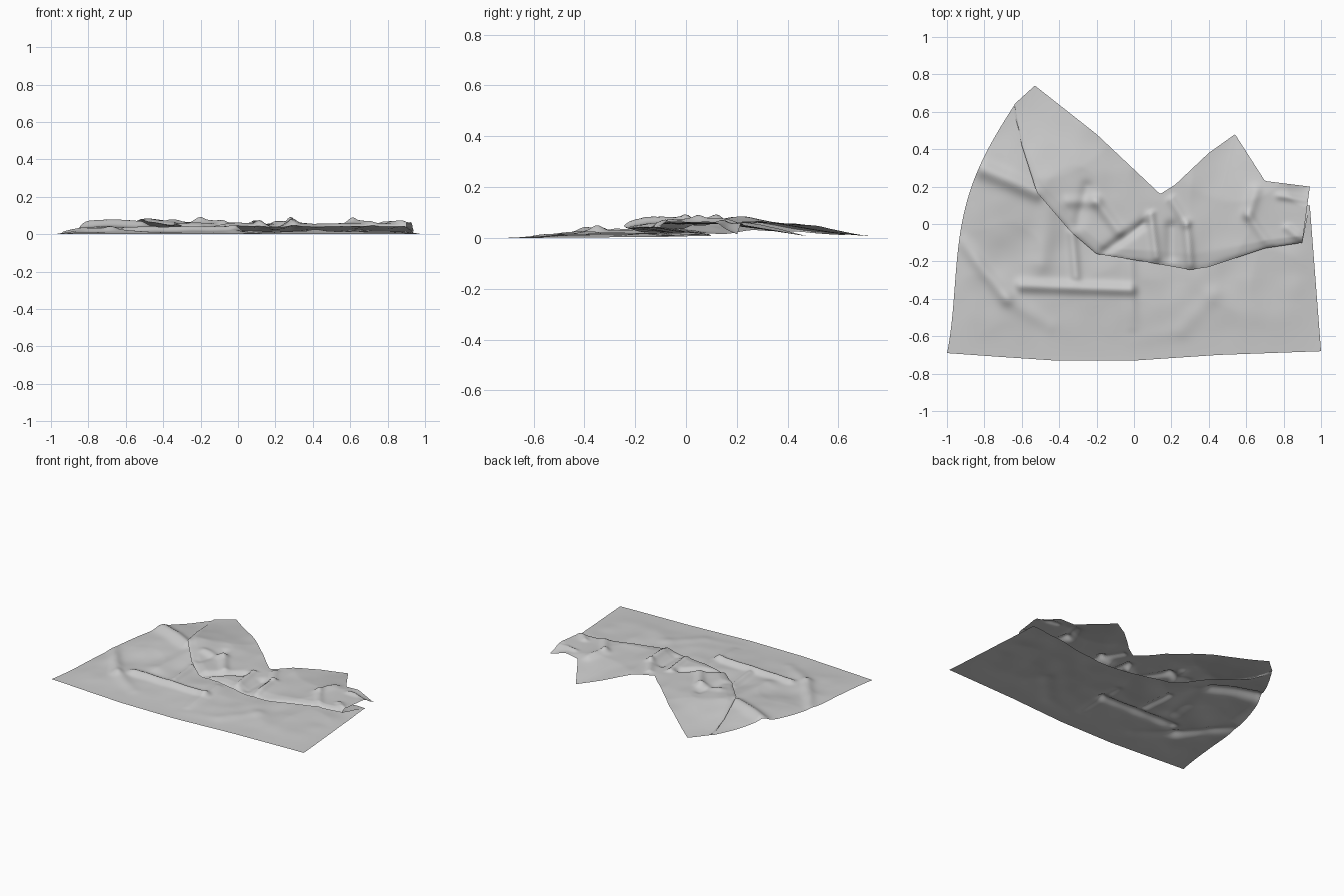
import bpy, bmesh, math
from mathutils import Vector, noise

if "Cube" in bpy.data.objects:
    bpy.data.objects.remove(bpy.data.objects["Cube"])

# Plan outlines: front hem, hidden rear fold, visible front fold, rear hem
HEM = [(-1, -.69), (-.72, -.71), (-.42, -.73), (0, -.73), (.45, -.7), (1, -.68)]
REAR_FOLD = [(-.65, .62), (-.6, .45), (-.23, .1), (.1, .02), (.3, 0), (.94, .1)]
FRONT_FOLD = [(-.64, .635), (-.6, .42), (-.52, .17), (-.34, -.04), (-.2, -.16), (.05, -.2),
              (.3, -.245), (.4, -.23), (.7, -.13), (.9, -.1)]
REAR_HEM = [(-.64, .64), (-.53, .74), (-.2, .48), (.14, .16), (.22, .21), (.4, .38),
            (.54, .48), (.7, .23), (.94, .2)]

# Creases: start, end, width, height
BASE_CREASES = [((-.92, -.1), (-.68, -.4), .035, .018), ((-.6, -.33), (-.02, -.35), .03, .026),
                ((-.68, -.4), (-.45, -.55), .04, .012), ((-.33, -.05), (-.31, -.28), .025, .02),
                ((-.02, -.2), (-.01, -.55), .03, .012), ((-.8, .29), (-.52, .17), .04, .03),
                ((0, -.64), (.25, -.58), .05, .01), ((.25, -.58), (.42, -.38), .05, .01),
                ((-.45, .1), (-.5, -.2), .06, .015)]
TOP_CREASES = [((.09, .05), (.12, -.18), .02, .022), ((.2, .13), (.28, 0), .02, .016),
               ((.28, 0), (.3, -.22), .022, .024), ((-.35, .12), (-.2, .12), .03, .014),
               ((-.2, .12), (-.08, -.04), .03, .018), ((-.16, -.15), (.05, .0), .025, -.02),
               ((.2, -.02), (.2, -.17), .035, -.022), ((.65, .18), (.61, .05), .03, .016),
               ((.61, .05), (.72, -.11), .025, .014), ((.78, .15), (.92, .13), .02, .014),
               ((.82, -.02), (.89, -.08), .02, .014), ((-.3, .0), (-.25, .2), .03, -.014)]


def smooth(t):
    t = max(0, min(1, t))
    return t * t * (3 - 2 * t)


def along(pts, t):
    """Point at a fraction of a polyline's length."""
    p = [Vector(q) for q in pts]
    lens = [(b - a).length for a, b in zip(p, p[1:])]
    d = t * sum(lens)
    for a, b, l in zip(p, p[1:], lens):
        if d <= l:
            return a.lerp(b, d / l)
        d -= l
    return p[-1]


def creases(p, table):
    z = 0
    for a, b, w, h in table:
        a, b = Vector(a), Vector(b)
        ab = b - a
        t = max(0, min(1, (p - a).dot(ab) / ab.length_squared))
        d = (p - a - ab * t).length
        z += h * math.exp(-(d / w) ** 2)
    return z


def crumple(p, seed):
    # Ridged noise gives sharp cloth wrinkles
    n = noise.noise(Vector((p.x * 3.2, p.y * 3.2, seed)))
    m = noise.noise(Vector((p.x * 7, p.y * 7, seed + 5)))
    return .012 * (.5 - abs(n)) + .006 * m


def droop(p, z):
    # Loose corners settle to the ground
    for tip, r in (((-.53, .74), .5), ((.54, .48), .36), ((.94, .22), .13)):
        k = max(0, 1 - (p - Vector(tip)).length / r)
        z += (.012 - z) * k
    return z


def base_z(p):
    dome = .036 * math.exp(-((p - Vector((-.68, .22))).length / .28) ** 2)
    z = dome + .012 + creases(p, BASE_CREASES) + crumple(p, 1)
    fade = smooth((p.y + .73) / .4) * smooth((1.02 - abs(p.x)) / .2)
    return max(.004, droop(p, .006 + z * fade))


def top_z(p, u, v):
    curl = .55 + .45 * min(1, v * 8) ** .5
    gap = .018 + .026 * smooth(u * 4)
    dome = .036 * math.exp(-((p - Vector((-.68, .22))).length / .28) ** 2)
    z = .018 + dome + gap + creases(p, TOP_CREASES) + crumple(p, 9)
    z = max(droop(p, z), .008)
    return base_z(p) + max(.006, z - base_z(p)) * curl if v < .3 else z


# Cloth sheet: lower layer, tucked layer, upper layer in one folded grid
COLS = 170
rows = []
for layer, count in ((0, 84), (1, 20), (2, 56)):
    for j in range(0 if layer == 0 else 1, count + 1):
        v = j / count
        row = []
        for i in range(COLS + 1):
            u = i / COLS
            rear, fold = along(REAR_FOLD, u), along(FRONT_FOLD, u)
            if layer == 0:
                p = along(HEM, u).lerp(rear, v)
                p.x -= .11 * math.sin(math.pi * v ** 1.4) * (1 - u) ** 3
                z = base_z(p)
            elif layer == 1:
                p = rear.lerp(fold, v)
                z = base_z(p) * (1 - v) + top_z(p, u, 0) * v
            else:
                p = fold.lerp(along(REAR_HEM, u), v)
                z = top_z(p, u, v)
            row.append((p.x, p.y, z))
        rows.append(row)

bm = bmesh.new()
grid = [[bm.verts.new(c) for c in row] for row in rows]
for a, b in zip(grid, grid[1:]):
    for i in range(COLS):
        bm.faces.new((a[i], a[i + 1], b[i + 1], b[i]))

# Relax the grid a little and rest it on the ground
for _ in range(2):
    bmesh.ops.smooth_vert(bm, verts=[v for v in bm.verts if not v.is_boundary], factor=.4,
                          use_axis_x=False, use_axis_y=False, use_axis_z=True)
low = min(v.co.z for v in bm.verts)
for v in bm.verts:
    v.co.z -= low
mesh = bpy.data.meshes.new("folded_cloth")
bm.to_mesh(mesh)
bm.free()
cloth = bpy.data.objects.new("folded_cloth", mesh)
bpy.context.collection.objects.link(cloth)
bpy.context.view_layer.objects.active = cloth
cloth.select_set(True)
bpy.ops.object.shade_smooth_by_angle(angle=math.radians(50))
